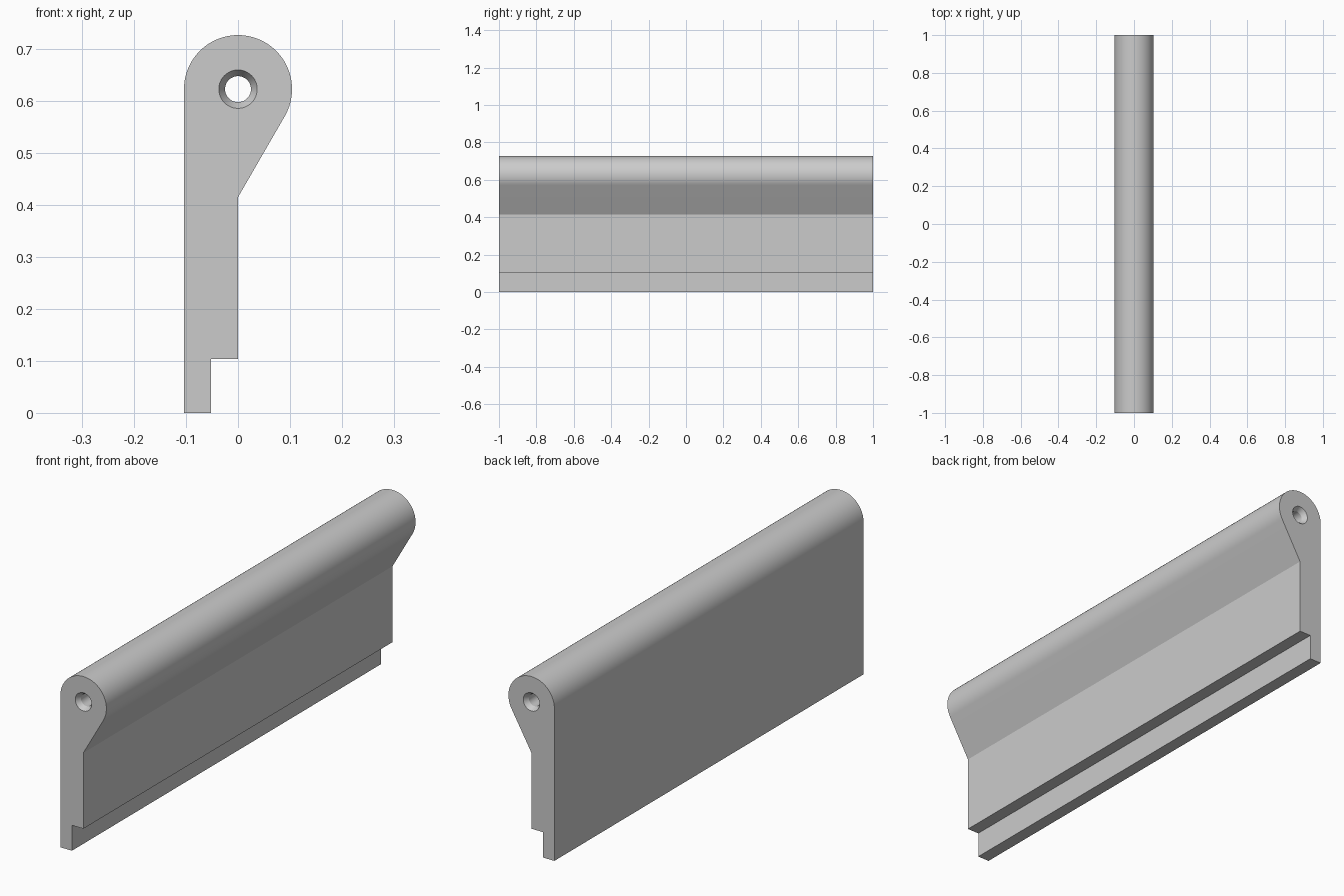
import bpy, bmesh
from math import radians, sin, cos, pi

cube = bpy.data.objects.get("Cube")
if cube:
    bpy.data.objects.remove(cube)

grey = bpy.data.materials.new("plain grey")
grey.use_nodes = True
COLOR = (0.6, 0.6, 0.6, 1)
grey.diffuse_color = COLOR
grey.node_tree.nodes["Principled BSDF"].inputs["Base Color"].default_value = COLOR

LENGTH, R, AXIS_Z = 2.0, 0.104, 0.623
HOLE_R, SINK_R, SINK_DEPTH = 0.025, 0.037, 0.02


def make_object(name, bm):
    bmesh.ops.recalc_face_normals(bm, faces=bm.faces)
    mesh = bpy.data.meshes.new(name)
    bm.to_mesh(mesh)
    bm.free()
    mesh.materials.append(grey)
    obj = bpy.data.objects.new(name, mesh)
    bpy.context.collection.objects.link(obj)
    return obj


# Hinge leaf: stepped foot, flat plate, tangent slope and round barrel
profile = [(-R, 0), (-R / 2, 0), (-R / 2, R), (0, R), (0, AXIS_Z - 2 * R)]
STEPS = 56
for i in range(STEPS + 1):
    a = radians(-30 + 210 * i / STEPS)
    profile.append((R * cos(a), AXIS_Z + R * sin(a)))

bm = bmesh.new()
face = bm.faces.new([bm.verts.new((x, -LENGTH / 2, z)) for x, z in profile])
ext = bmesh.ops.extrude_face_region(bm, geom=[face])
moved = [v for v in ext["geom"] if isinstance(v, bmesh.types.BMVert)]
bmesh.ops.translate(bm, verts=moved, vec=(0, LENGTH, 0))
leaf = make_object("hinge_leaf", bm)

# Pin bore cutter with a countersink flaring past each end
half = LENGTH / 2
over = SINK_DEPTH / 2
flare_r = SINK_R + (SINK_R - HOLE_R) / 2
rings = [(-half - over, flare_r), (-half + SINK_DEPTH, HOLE_R),
         (half - SINK_DEPTH, HOLE_R), (half + over, flare_r)]
SIDES = 48
bm = bmesh.new()
loops = [[bm.verts.new((r * cos(2 * pi * i / SIDES), y, AXIS_Z + r * sin(2 * pi * i / SIDES)))
          for i in range(SIDES)] for y, r in rings]
for a, b in zip(loops, loops[1:]):
    for i in range(SIDES):
        j = (i + 1) % SIDES
        bm.faces.new((a[i], a[j], b[j], b[i]))
bm.faces.new(loops[0])
bm.faces.new(loops[-1])
cutter = make_object("pin_bore_cutter", bm)

# Cut the bore, then apply and drop the cutter
mod = leaf.modifiers.new("pin bore", "BOOLEAN")
mod.operation = "DIFFERENCE"
mod.solver = "EXACT"
mod.object = cutter
bpy.ops.object.select_all(action="DESELECT")
bpy.context.view_layer.objects.active = leaf
leaf.select_set(True)
bpy.ops.object.modifier_apply(modifier=mod.name)
bpy.data.objects.remove(cutter)
bpy.ops.object.shade_smooth_by_angle(angle=radians(25))
